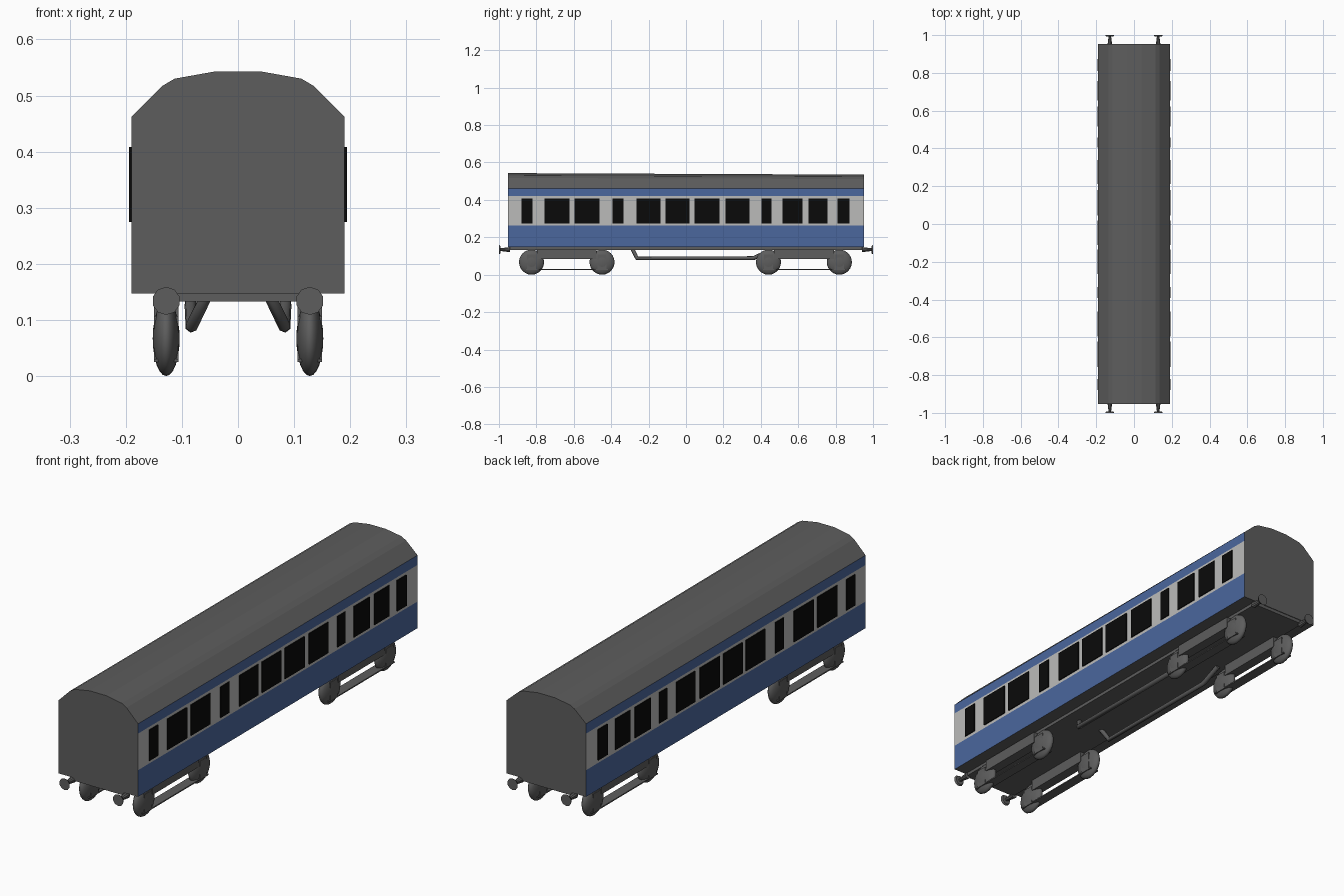
import bpy, bmesh, math
from mathutils import Vector, Matrix

if "Cube" in bpy.data.objects:
    bpy.data.objects.remove(bpy.data.objects["Cube"])


def material(name, color):
    m = bpy.data.materials.new(name)
    m.diffuse_color = (*color, 1)
    m.use_nodes = True
    m.node_tree.nodes["Principled BSDF"].inputs["Base Color"].default_value = m.diffuse_color
    return m


GREY = material("dark_grey", (0.11, 0.11, 0.11))
BLUE = material("blue_paint", (0.07, 0.135, 0.34))
PALE = material("pale_band", (0.5, 0.5, 0.49))
GLASS = material("window_black", (0.003, 0.003, 0.003))


def finish(name, bm, mats, smooth=False):
    bmesh.ops.recalc_face_normals(bm, faces=bm.faces)
    me = bpy.data.meshes.new(name)
    bm.to_mesh(me)
    bm.free()
    for m in mats:
        me.materials.append(m)
    ob = bpy.data.objects.new(name, me)
    bpy.context.collection.objects.link(ob)
    if smooth:
        me.shade_smooth()
    return ob


def box(name, x, y, z, mat=GREY):
    bm = bmesh.new()
    bmesh.ops.create_cube(bm, size=1)
    for v in bm.verts:
        v.co = Vector([(r[0] + r[1]) / 2 + c * (r[1] - r[0])
                       for c, r in zip(v.co, (x, y, z))])
    return finish(name, bm, [mat])


def side(s, a, b):
    return tuple(sorted((s * a, s * b)))


# Coach shell: lofted cross-section with painted side bands and grey roof and ends
half = [(0.19, 0.147, 1), (0.19, 0.262, 2), (0.19, 0.42, 1), (0.19, 0.462, 0),
        (0.135, 0.517, 0), (0.113, 0.53, 0), (0.04, 0.543, 0)]
section = half + [(-x, z, 0) for x, z, _ in reversed(half)]
bm = bmesh.new()
rings = []
for y, drop in ((-0.953, 0), (0.953, 0.1)):
    rings.append([bm.verts.new((x, y, z - max(0, z - 0.462) * drop)) for x, z, _ in section])
n = len(section)
for i in range(n):
    j = (i + 1) % n
    f = bm.faces.new((rings[0][i], rings[0][j], rings[1][j], rings[1][i]))
    mirror = n - 2 - i
    f.material_index = half[i][2] if i < 7 else (half[mirror][2] if 0 <= mirror < 7 else 0)
for r in rings:
    bm.faces.new(r)
finish("coach_body", bm, [GREY, BLUE, PALE])

# Windows, same spacing on both sides
windows = [(-0.88, -0.82), (-0.757, -0.623), (-0.596, -0.463), (-0.393, -0.334),
           (-0.265, -0.136), (-0.11, 0.019), (0.045, 0.179), (0.211, 0.34),
           (0.404, 0.457), (0.516, 0.623), (0.655, 0.757), (0.81, 0.874)]
for s in (-1, 1):
    for span in windows:
        box("window", side(s, 0.188, 0.194), span, (0.275, 0.408), GLASS)

# Underframe
box("underframe", (-0.13, 0.13), (-0.95, 0.95), (0.133, 0.148))


def wheel(x, y):
    bm = bmesh.new()
    bmesh.ops.create_uvsphere(bm, u_segments=24, v_segments=12, radius=1)
    bmesh.ops.transform(bm, verts=bm.verts, matrix=Matrix.Translation((x, y, 0.067))
                        @ Matrix.Diagonal((0.024, 0.067, 0.067, 1))
                        @ Matrix.Rotation(math.pi / 2, 4, 'Y'))
    finish("wheel", bm, [GREY], True)


# Bogies: wheels, axle guards, side frames and bottom tie plates
for s in (-1, 1):
    xs = side(s, 0.106, 0.15)
    for y0, y1 in ((-0.826, -0.449), (0.441, 0.82)):
        for y in (y0, y1):
            wheel(s * 0.128, y)
            box("axle_guard", xs, (y - 0.025, y + 0.025), (0.027, 0.107))
        box("bogie_frame", xs, (y0 + 0.03, y1 - 0.03), (0.085, 0.134))
        box("bogie_tie_plate", xs, (y0 - 0.035, y1 + 0.035), (0.025, 0.030))


def cone(bm, x, z, ya, yb, ra, rb, sides):
    rot = Matrix.Rotation(-math.pi / 2, 4, 'X')
    if yb < ya:
        rot = Matrix.Rotation(math.pi / 2, 4, 'X')
    bmesh.ops.create_cone(bm, cap_ends=True, segments=sides, radius1=ra, radius2=rb,
                          depth=abs(yb - ya),
                          matrix=Matrix.Translation((x, (ya + yb) / 2, z)) @ rot)


# Buffers at both ends: tapered stem and flat head
for sx in (-1, 1):
    for sy in (-1, 1):
        bm = bmesh.new()
        cone(bm, sx * 0.128, 0.134, sy * 0.94, sy * 0.994, 0.014, 0.007, 10)
        cone(bm, sx * 0.128, 0.134, sy * 0.992, sy * 1.0, 0.02, 0.025, 10)
        finish("buffer", bm, [GREY])

# Truss rods under the floor
for s in (-1, 1):
    cu = bpy.data.curves.new("truss_rod", 'CURVE')
    cu.dimensions = '3D'
    cu.bevel_depth = 0.011
    cu.bevel_resolution = 1
    cu.use_fill_caps = True
    path = [(0.058, -0.288, 0.14), (0.083, -0.262, 0.088), (0.083, 0.36, 0.088), (0.085, 0.45, 0.13)]
    sp = cu.splines.new('POLY')
    sp.points.add(len(path) - 1)
    for p, (x, y, z) in zip(sp.points, path):
        p.co = (s * x, y, z, 1)
    cu.materials.append(GREY)
    bpy.context.collection.objects.link(bpy.data.objects.new("truss_rod", cu))
